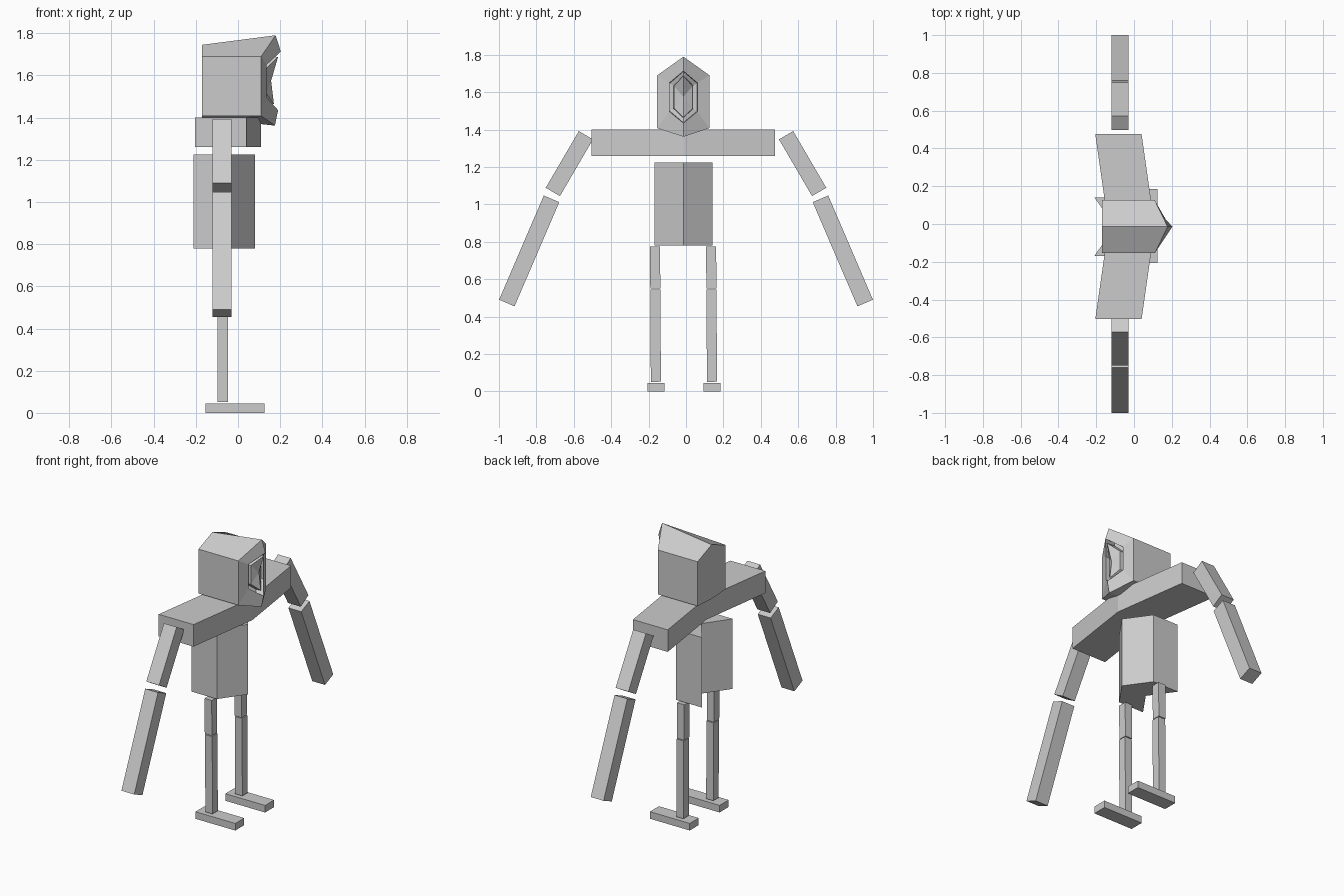
import bpy, bmesh
from mathutils import Vector

cube = bpy.data.objects.get("Cube")
if cube:
    bpy.data.objects.remove(cube, do_unlink=True)

grey = bpy.data.materials.new("plain grey")
grey.use_nodes = True
grey.diffuse_color = (0.6, 0.6, 0.6, 1)
grey.node_tree.nodes["Principled BSDF"].inputs["Base Color"].default_value = (0.6, 0.6, 0.6, 1)

MID = -0.014  # body centre line in y


def loft(name, rings, tip=None):
    """Skin matching rings; cap the first, and cap or fan the last to a tip."""
    bm = bmesh.new()
    loops = [[bm.verts.new(p) for p in ring] for ring in rings]
    n = len(loops[0])
    for a, b in zip(loops, loops[1:]):
        for i in range(n):
            j = (i + 1) % n
            bm.faces.new((a[i], a[j], b[j], b[i]))
    bm.faces.new(loops[0][::-1])
    if tip:
        t = bm.verts.new(tip)
        for i in range(n):
            bm.faces.new((loops[-1][i], loops[-1][(i + 1) % n], t))
    else:
        bm.faces.new(loops[-1])
    bmesh.ops.recalc_face_normals(bm, faces=bm.faces)
    mesh = bpy.data.meshes.new(name)
    bm.to_mesh(mesh)
    bm.free()
    mesh.materials.append(grey)
    obj = bpy.data.objects.new(name, mesh)
    bpy.context.collection.objects.link(obj)
    return obj


def chevron(name, half, back, front, bend, z0, z1):
    """Slab bent forward along the centre line."""
    plan = [(back, -half), (front, -half), (front + bend, 0),
            (front, half), (back, half), (back + bend, 0)]
    return loft(name, [[(x, MID + y, z) for x, y in plan] for z in (z0, z1)])


def bar(name, x0, x1, start, end, width):
    """Square-ended bar running between two (y, z) points."""
    a, b = Vector((0, *start)), Vector((0, *end))
    side = (b - a).normalized().cross(Vector((1, 0, 0))) * width / 2
    return loft(name, [[(x, p.y + s * side.y, p.z + s * side.z)
                        for x, s in ((x0, -1), (x1, -1), (x1, 1), (x0, 1))] for p in (a, b)])


def hexagon(half, sx, top, low, peak, base):
    """Upright hexagon: sides at depth sx, peak and base given as (x, z)."""
    return [(peak[0], MID, peak[1]), (sx, MID + half, top), (sx, MID + half, low),
            (base[0], MID, base[1]), (sx, MID - half, low), (sx, MID - half, top)]


# Torso and shoulders
chevron("torso", 0.155, -0.21, -0.03, 0.11, 0.78, 1.225)
chevron("shoulders", 0.49, -0.205, 0.04, 0.07, 1.26, 1.40)

# Head with pointed mask, recessed groove and creased visor
loft("head", [
    hexagon(0.14, -0.17, 1.69, 1.408, (-0.17, 1.745), (-0.17, 1.40)),
    hexagon(0.14, 0.11, 1.69, 1.408, (0.178, 1.79), (0.175, 1.362)),
    hexagon(0.075, 0.135, 1.65, 1.497, (0.203, 1.713), (0.19, 1.435)),
    hexagon(0.073, 0.085, 1.648, 1.499, (0.135, 1.71), (0.135, 1.438)),
    hexagon(0.052, 0.085, 1.635, 1.512, (0.135, 1.69), (0.135, 1.463)),
    hexagon(0.05, 0.135, 1.633, 1.514, (0.19, 1.688), (0.17, 1.465)),
], tip=(0.157, MID, 1.575))

# Limbs
for label, s in (("left", 1), ("right", -1)):
    bar(label + "_upper_arm", -0.12, -0.03, (s * 0.535, 1.37), (s * 0.712, 1.067), 0.088)
    bar(label + "_forearm", -0.12, -0.03, (s * 0.719, 1.03), (s * 0.958, 0.473), 0.09)
    y = MID + s * 0.15
    bar(label + "_thigh", -0.1, -0.05, (y - 0.002, 0.775), (y, 0.55), 0.054)
    bar(label + "_shin", -0.098, -0.048, (y, 0.545), (y + 0.003, 0.052), 0.054)
    bar(label + "_foot", -0.155, 0.125, (y + 0.003, 0), (y + 0.003, 0.045), 0.09)
